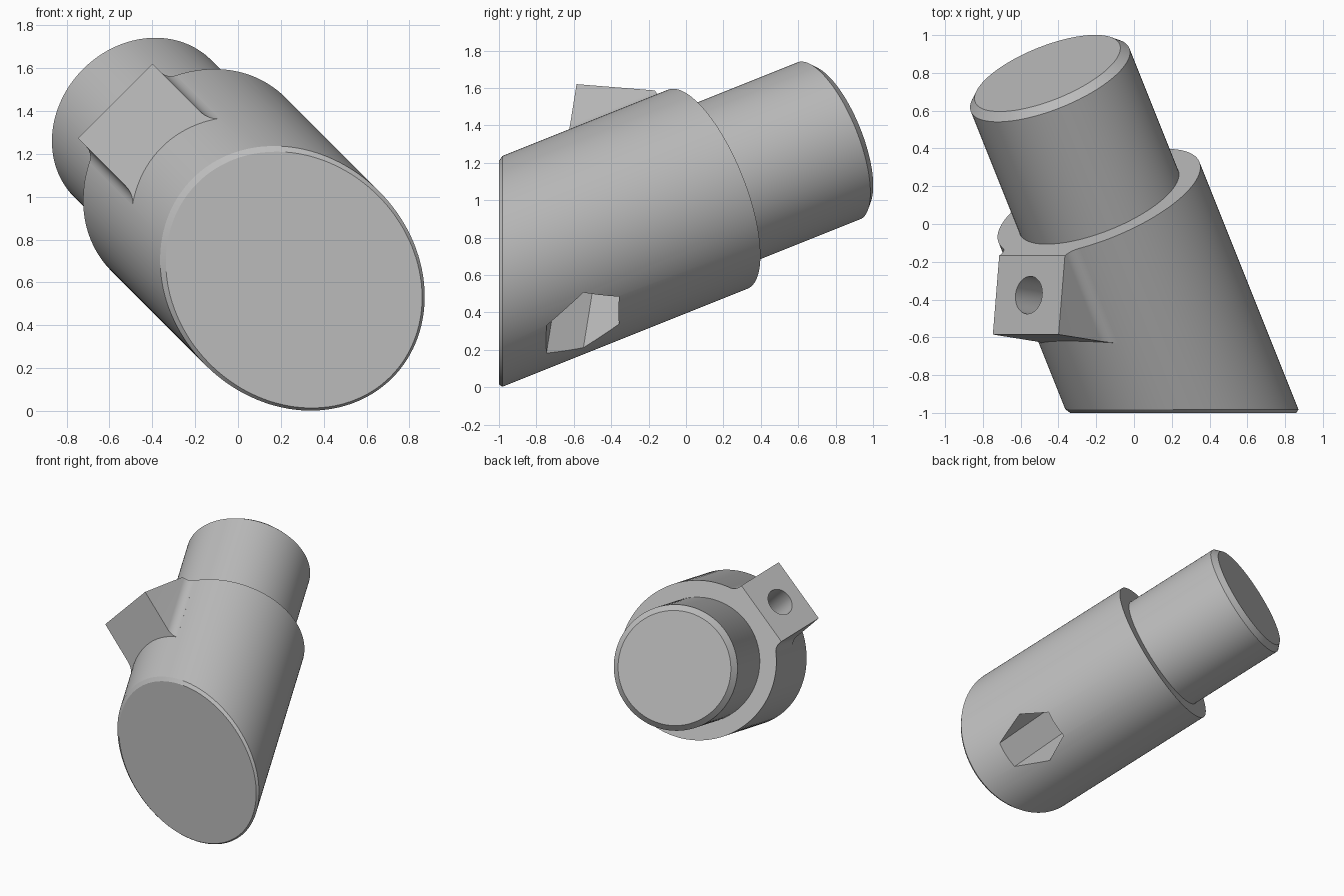
import bpy, bmesh
from math import sin, cos, pi, atan2, sqrt
from mathutils import Vector

cube = bpy.data.objects.get("Cube")
if cube:
    bpy.data.objects.remove(cube, do_unlink=True)

grey = bpy.data.materials.new("plain grey")
grey.use_nodes = True
COLOUR = (0.5, 0.5, 0.5, 1)
grey.diffuse_color = COLOUR
grey.node_tree.nodes["Principled BSDF"].inputs["Base Color"].default_value = COLOUR

# Slanted frame: barrel axis, sideways, and outward towards the boss
FOOT = Vector((0.261, -1, 0.612))
AXIS = Vector((-0.4, 1, 0.4)).normalized()
SIDE = Vector((1, 0, 1)).normalized()
OUT = SIDE.cross(AXIS).normalized()
if OUT.z < 0:
    OUT.negate()
# Bolt frame, tilted from the barrel
BOLT = Vector((-0.7026, 0.113, 0.7026)).normalized()
ALONG = Vector((0.08, 0.9936, -0.08)).normalized()
CORNER = Vector((-0.5735, -0.585, 1.446))


def make_object(name, bm):
    bmesh.ops.recalc_face_normals(bm, faces=bm.faces[:])
    mesh = bpy.data.meshes.new(name)
    bm.to_mesh(mesh)
    bm.free()
    mesh.materials.append(grey)
    obj = bpy.data.objects.new(name, mesh)
    bpy.context.collection.objects.link(obj)
    return obj


def loft(rings):
    bm = bmesh.new()
    loops = [[bm.verts.new(p) for p in ring] for ring in rings]
    n = len(loops[0])
    for a, b in zip(loops, loops[1:]):
        for i in range(n):
            j = (i + 1) % n
            bm.faces.new((a[i], a[j], b[j], b[i]))
    bm.faces.new(loops[0])
    bm.faces.new(loops[-1])
    return bm


def prism(points, origin, e1, e2, axis, start, end):
    return loft([[origin + e1 * a + e2 * b + axis * t for a, b in points]
                 for t in (start, end)])


def circle(r, n):
    return [(r * cos(2 * pi * i / n), r * sin(2 * pi * i / n)) for i in range(n)]


# Stepped barrel: upright chamfered front, square shoulder, chamfered spigot
R, r, CHAMFER = 0.573, 0.452, 0.04
SHOULDER, TIP = 1.282, 2.026


def front_ring(radius, y):
    ring = []
    for a, b in circle(radius, 128):
        p = FOOT + SIDE * a + OUT * b
        ring.append(p + AXIS * ((y - p.y) / AXIS.y))
    return ring


def square_ring(radius, t):
    return [FOOT + SIDE * a + OUT * b + AXIS * t for a, b in circle(radius, 128)]


body = make_object("barrel", loft([
    front_ring(R - 0.018, -1), front_ring(R, -0.982),
    square_ring(R, SHOULDER), square_ring(r, SHOULDER),
    square_ring(r, TIP), square_ring(r - CHAMFER, TIP + CHAMFER)]))

# Boss: filleted profile along the barrel, trimmed by its top and front planes
HALF, FILLET = 0.246, 0.08
cx = HALF + FILLET
cy = sqrt((R + FILLET) ** 2 - cx ** 2)
sweep = atan2(cy, cx)
right = [(HALF, 1.2)]
for i in range(11):
    a = pi + sweep * i / 10
    right.append((cx + FILLET * cos(a), cy + FILLET * sin(a)))
right.append((0.25, 0.3))
profile = right + [(-x, y) for x, y in reversed(right)]
bm = prism(profile, FOOT, SIDE, OUT, AXIS, 0, SHOULDER)
for normal in (BOLT, -ALONG):
    cut = bmesh.ops.bisect_plane(bm, geom=bm.verts[:] + bm.edges[:] + bm.faces[:],
                                 plane_co=CORNER, plane_no=normal, clear_outer=True)
    rim = [g for g in cut["geom_cut"] if isinstance(g, bmesh.types.BMEdge)]
    bmesh.ops.holes_fill(bm, edges=rim, sides=0)
boss = make_object("boss", bm)

# Bolt hole and hexagonal pocket on the opposite side
mouth = CORNER + ALONG * 0.21
hole = make_object("bolt_hole_cutter",
                   prism(circle(0.1, 48), mouth, SIDE, ALONG, -BOLT, -0.1, 1.2))
pocket = make_object("hex_pocket_cutter",
                     prism(circle(0.208, 6), mouth, SIDE, ALONG, -BOLT, 0.96, 1.9))

bpy.context.view_layer.objects.active = body
body.select_set(True)
for tool, operation in ((boss, "UNION"), (hole, "DIFFERENCE"), (pocket, "DIFFERENCE")):
    mod = body.modifiers.new(tool.name, "BOOLEAN")
    mod.operation = operation
    mod.solver = "EXACT"
    mod.object = tool
    bpy.ops.object.modifier_apply(modifier=mod.name)
    bpy.data.objects.remove(tool, do_unlink=True)
bpy.ops.object.shade_smooth_by_angle(angle=pi / 9)
